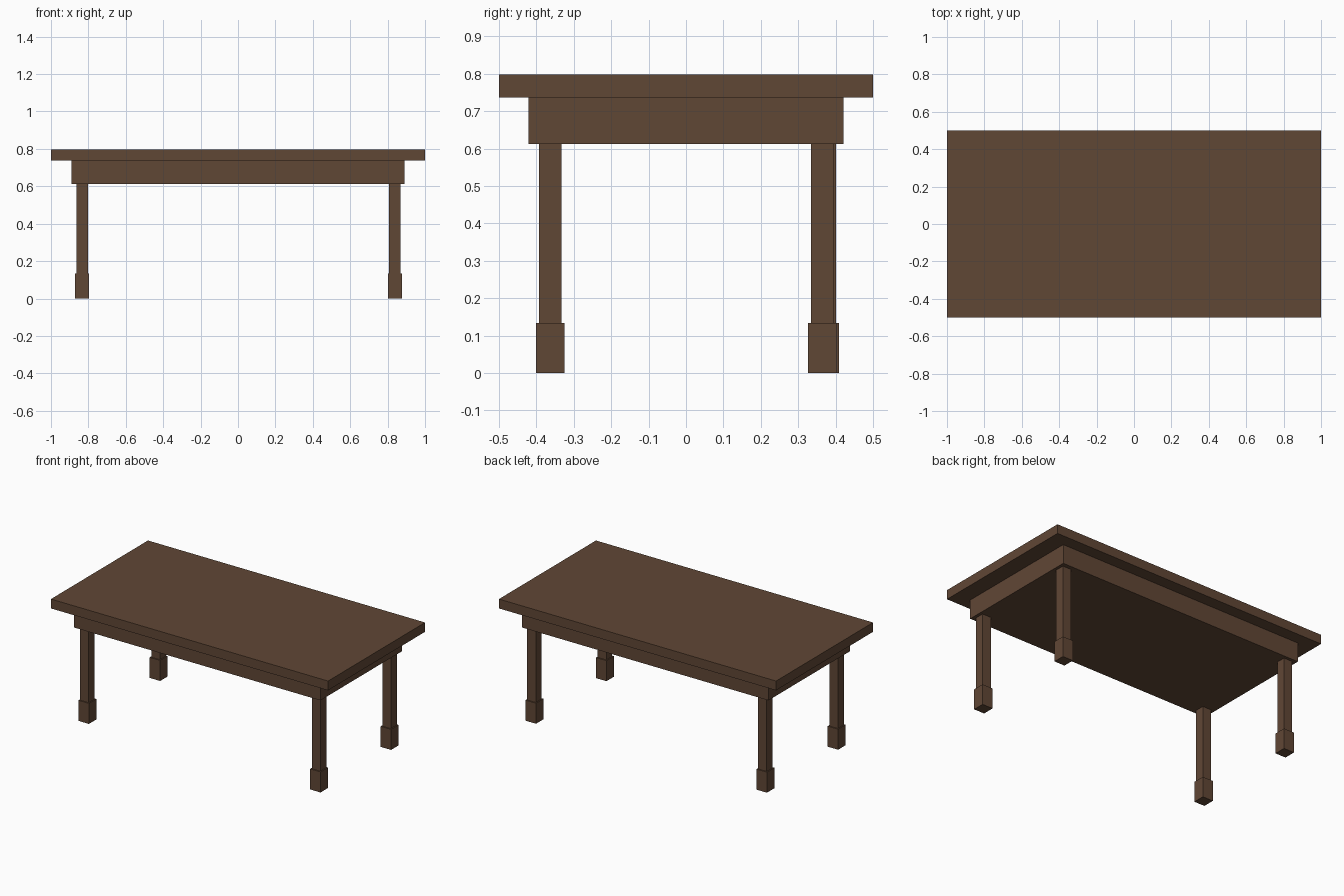
import bpy

if "Cube" in bpy.data.objects:
    bpy.data.objects.remove(bpy.data.objects["Cube"])

# One dark wood colour for the whole table
wood = bpy.data.materials.new("dark brown wood")
wood.diffuse_color = (0.118, 0.063, 0.036, 1.0)
wood.use_nodes = True
wood.node_tree.nodes["Principled BSDF"].inputs["Base Color"].default_value = wood.diffuse_color


def box(name, cx, cy, sx, sy, z0, z1):
    """Axis-aligned box from its plan centre, plan size and height range."""
    bpy.ops.mesh.primitive_cube_add(size=1, location=(cx, cy, (z0 + z1) / 2))
    ob = bpy.context.object
    ob.name = name
    ob.scale = (sx, sy, z1 - z0)
    bpy.ops.object.transform_apply(location=False, rotation=False, scale=True)
    ob.data.materials.append(wood)
    return ob


TOP, SLAB, APRON, FOOT = 0.798, 0.737, 0.612, 0.134

# Table top and the solid apron block below it
box("table_top", 0, 0, 2.0, 1.0, SLAB, TOP)
box("apron", 0, 0, 1.78, 0.842, APRON, SLAB)

# Four square legs with thicker block feet (back left sits slightly further out)
corners = {
    "front_left": (-0.833, -0.363),
    "front_right": (0.839, -0.363),
    "back_left": (-0.833, 0.371),
    "back_right": (0.839, 0.364),
}
for label, (x, y) in corners.items():
    box(label + "_leg", x, y, 0.062, 0.061, FOOT, APRON)
    box(label + "_foot", x, y, 0.075, 0.076, 0.0, FOOT)
